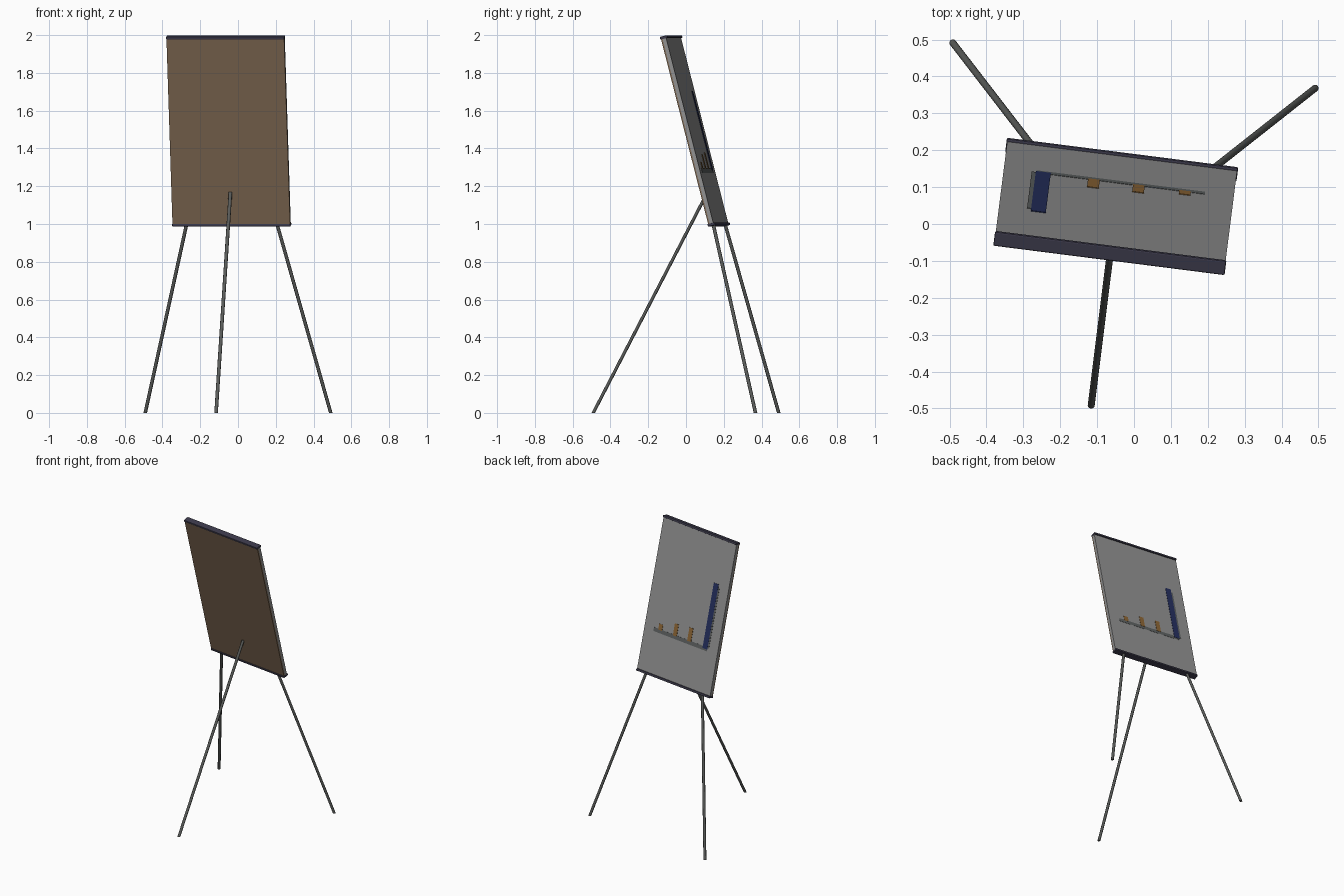
import bpy, bmesh, math
from mathutils import Matrix, Vector

if "Cube" in bpy.data.objects:
    bpy.data.objects.remove(bpy.data.objects["Cube"])


def material(name, rgb):
    m = bpy.data.materials.new(name)
    m.diffuse_color = (*rgb, 1)
    m.use_nodes = True
    m.node_tree.nodes["Principled BSDF"].inputs["Base Color"].default_value = m.diffuse_color
    return m


WHITE = material("board grey", (0.28, 0.28, 0.28))
BROWN = material("backing brown", (0.205, 0.135, 0.082))
TRIM = material("dark trim", (0.045, 0.042, 0.07))
LEG = material("leg grey", (0.10, 0.105, 0.10))
BLUE = material("ink blue", (0.018, 0.028, 0.11))
ORANGE = material("ink orange", (0.26, 0.13, 0.035))
INK = material("ink grey", (0.11, 0.12, 0.12))

# Board frame: x across, y towards the writing side, z up along the board
TILT, YAW = math.radians(14.4), math.radians(-7.25)
FRAME = (Matrix.Translation((-0.0494, 0.0476, 1.4925))
         @ Matrix.Rotation(YAW, 4, 'Z') @ Matrix.Rotation(TILT, 4, 'X'))
W, H = 0.632, 1.0376


def finish(name, bm, mat):
    bmesh.ops.recalc_face_normals(bm, faces=bm.faces)
    me = bpy.data.meshes.new(name)
    bm.to_mesh(me)
    bm.free()
    me.materials.append(mat)
    ob = bpy.data.objects.new(name, me)
    bpy.context.collection.objects.link(ob)
    return ob


def board_box(name, lo, hi, mat, bevel=0):
    """Box between two corners in the board frame."""
    lo, hi = Vector(lo), Vector(hi)
    bm = bmesh.new()
    bmesh.ops.create_cube(bm, size=1, matrix=Matrix.Translation((lo + hi) / 2)
                          @ Matrix.Diagonal((*(hi - lo), 1)))
    ob = finish(name, bm, mat)
    ob.matrix_world = FRAME
    if bevel:
        mod = ob.modifiers.new("soft edge", 'BEVEL')
        mod.width, mod.segments = bevel, 2
    return ob


def leg(name, foot, top, r=0.0095, sides=12):
    """Round leg cut flat at the floor."""
    foot, top = Vector(foot), Vector(top)
    bm = bmesh.new()
    rings = [[bm.verts.new(c + Vector((r * math.cos(a), r * math.sin(a), 0)))
              for a in (2 * math.pi * i / sides for i in range(sides))]
             for c in (foot, top)]
    for i in range(sides):
        j = (i + 1) % sides
        f = bm.faces.new((rings[0][i], rings[0][j], rings[1][j], rings[1][i]))
        f.smooth = True
    for ring in rings:
        bm.faces.new(ring).smooth = False
    return finish(name, bm, LEG)


# Writing surface and brown backing
h = H / 2 - 0.012
FACE = 0.012
board_box("writing_board", (-W / 2 + 0.002, -0.008, -h), (W / 2 - 0.002, FACE, h), WHITE)
board_box("backing_panel", (-W / 2 + 0.002, -0.016, -h), (W / 2 - 0.002, -0.008, h), BROWN)

# Top and bottom trim bars
for name, s in (("top_bar", 1), ("bottom_bar", -1)):
    z0, z1 = sorted((s * H / 2, s * (H / 2 - 0.015)))
    board_box(name, (-W / 2, -0.02, z0), (W / 2, 0.02, z1), TRIM, 0.004)

# Drawn bar chart: base line, tall blue bar with shade, three short orange bars
base = 0.5 * H - 0.712 * H
board_box("chart_line", (-0.225, FACE - 0.002, base - 0.012), (0.235, FACE + 0.001, base + 0.014), INK)
board_box("chart_blue_bar", (-0.227, FACE - 0.002, base), (-0.186, FACE + 0.002, base + 0.435), BLUE)
board_box("chart_bar_shade", (-0.238, FACE - 0.002, base + 0.01), (-0.227, FACE + 0.0015, base + 0.41), INK)
for i, (x, tall) in enumerate(((-0.068, 0.09), (0.055, 0.08), (0.181, 0.04))):
    board_box(f"chart_orange_bar_{i + 1}", (x - 0.016, FACE - 0.002, base + 0.008),
              (x + 0.016, FACE + 0.002, base + 0.008 + tall), ORANGE)

# Tripod legs
leg("left_leg", (-0.491, 0.491, 0), (-0.273, 0.208, 0.995))
leg("right_leg", (0.491, 0.368, 0), (0.208, 0.145, 0.995))
leg("support_leg", (-0.116, -0.491, 0), (-0.04, 0.115, 1.17))
